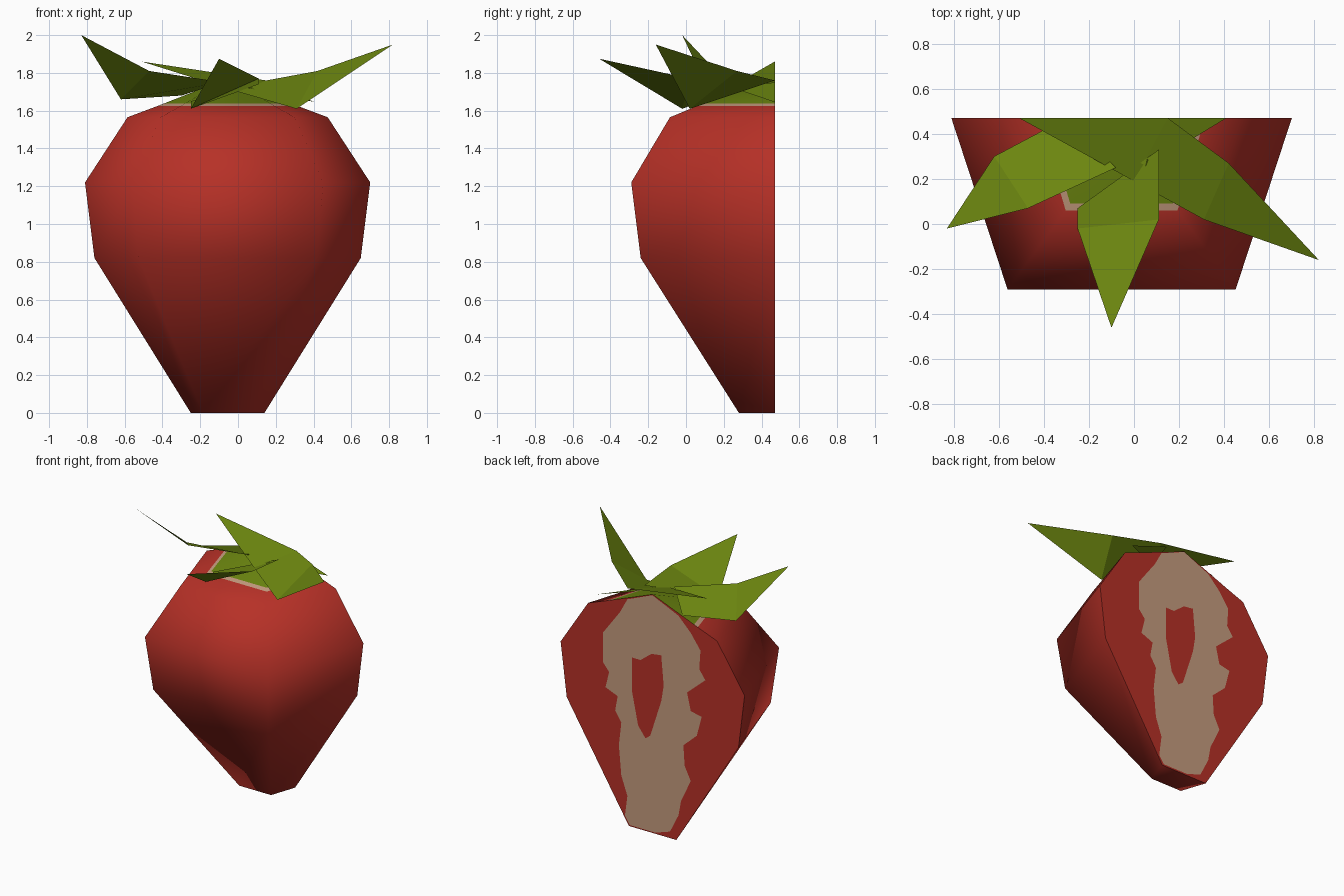
import bpy
import bmesh
import math

old = bpy.data.objects.get("Cube")
if old:
    bpy.data.objects.remove(old, do_unlink=True)


def make_material(name, rgb):
    mat = bpy.data.materials.new(name)
    mat.use_nodes = True
    color = (*rgb, 1.0)
    mat.diffuse_color = color
    mat.node_tree.nodes["Principled BSDF"].inputs["Base Color"].default_value = color
    return mat


red = make_material("berry red", (0.47, 0.03, 0.02))
cream = make_material("pale flesh", (0.56, 0.33, 0.21))
green = make_material("leaf green", (0.15, 0.24, 0.005))


def add_object(name, bm, materials):
    mesh = bpy.data.meshes.new(name)
    bm.to_mesh(mesh)
    bm.free()
    for mat in materials:
        mesh.materials.append(mat)
    obj = bpy.data.objects.new(name, mesh)
    bpy.context.collection.objects.link(obj)
    return obj


def add_faces(name, faces, mat):
    """Sheet made from polygons that share their corner points."""
    bm = bmesh.new()
    for points in faces:
        bm.faces.new([bm.verts.new(p) for p in points])
    bmesh.ops.remove_doubles(bm, verts=bm.verts, dist=0.001)
    return add_object(name, bm, [mat])


CUT_Y = 0.47
CENTER_X = -0.055
FRONT_RATIO = 0.67

# Half berry: stacked three-sided rings, given as height, half width, depth
rings = [
    (0, 0.195, 0.19),
    (0.82, 0.705, 0.71),
    (1.22, 0.755, 0.76),
    (1.565, 0.53, 0.555),
    (1.625, 0.37, 0.41),
    (1.637, 0.34, 0.38),
]
bm = bmesh.new()
loops = []
for z, half, depth in rings:
    outline = [(-half, 0), (-half * FRONT_RATIO, depth),
               (half * FRONT_RATIO, depth), (half, 0)]
    loops.append([bm.verts.new((CENTER_X + x, CUT_Y - d, z)) for x, d in outline])
apex = bm.verts.new((CENTER_X, CUT_Y, 1.77))
for level, (low, high) in enumerate(zip(loops, loops[1:])):
    for i in range(3):
        face = bm.faces.new((low[i], low[i + 1], high[i + 1], high[i]))
        face.material_index = 1 if level == 4 else 0
for i in range(3):
    bm.faces.new((loops[-1][i], loops[-1][i + 1], apex)).material_index = 2
bm.faces.new(loops[0][::-1])
bm.faces.new([ring[0] for ring in loops] + [apex] + [ring[3] for ring in loops[::-1]])
bmesh.ops.recalc_face_normals(bm, faces=bm.faces)
body = add_object("berry_half", bm, [red, cream, green])
bpy.ops.object.select_all(action="DESELECT")
body.select_set(True)
bpy.context.view_layer.objects.active = body
bpy.ops.object.shade_smooth_by_angle(angle=math.radians(80))

# Wavy pale flesh on the cut side, then the red core on top of it
flesh = [
    (CENTER_X, 1.765), (0.15, 1.68), (0.21, 1.57), (0.35, 1.38), (0.35, 1.16),
    (0.3, 1.1), (0.33, 0.98), (0.23, 0.94), (0.25, 0.83), (0.2, 0.75),
    (0.22, 0.58), (0.2, 0.36), (0.15, 0.22), (0.17, 0.07), (0.13, 0.01),
    (-0.08, 0.01), (-0.2, 0.05), (-0.27, 0.19), (-0.29, 0.3), (-0.37, 0.47),
    (-0.32, 0.57), (-0.31, 0.72), (-0.42, 0.82), (-0.46, 0.97), (-0.37, 0.99),
    (-0.34, 1.12), (-0.49, 1.25), (-0.44, 1.32), (-0.45, 1.46), (-0.37, 1.57),
    (-0.27, 1.67),
]
core = [
    (0.11, 1.26), (0.11, 1.01), (0.06, 0.77), (0, 0.69), (-0.04, 0.72),
    (-0.13, 1), (-0.15, 1.12), (-0.13, 1.34), (-0.05, 1.33), (0.04, 1.26),
]
for name, shape, lift, mat in (("cut_flesh", flesh, 0.003, cream),
                               ("cut_core", core, 0.006, red)):
    add_faces(name, [[(x, CUT_Y + lift, z) for x, z in shape]], mat)


# Folded leaves: a base strip and a pointed tip hinged on the two side points
def leaf(name, base, side_a, side_b, tip):
    add_faces(name, [[side_a, *base, side_b], [side_a, side_b, tip]], green)


leaf("front_leaf", [(-0.25, 0.07, 1.65), (0.11, 0.33, 1.74)],
     (-0.25, -0.02, 1.61), (0.11, 0.02, 1.77), (-0.1, -0.46, 1.875))
leaf("left_leaf", [(0, 0.19, 1.7), (0.15, CUT_Y, 1.76)],
     (0.31, 0.02, 1.61), (0.42, 0.27, 1.81), (0.82, -0.16, 1.95))
leaf("right_leaf", [(-0.3, CUT_Y, 1.68), (-0.08, 0.25, 1.75)],
     (-0.62, 0.3, 1.66), (-0.47, 0.07, 1.81), (-0.83, -0.02, 2))
add_faces("back_right_leaf",
          [[(-0.51, CUT_Y, 1.86), (0, 0.19, 1.7), (0.15, CUT_Y, 1.76)]], green)
add_faces("back_left_leaf",
          [[(0.41, CUT_Y, 1.645), (0.1, CUT_Y, 1.75), (0.05, 0.25, 1.72)]], green)
